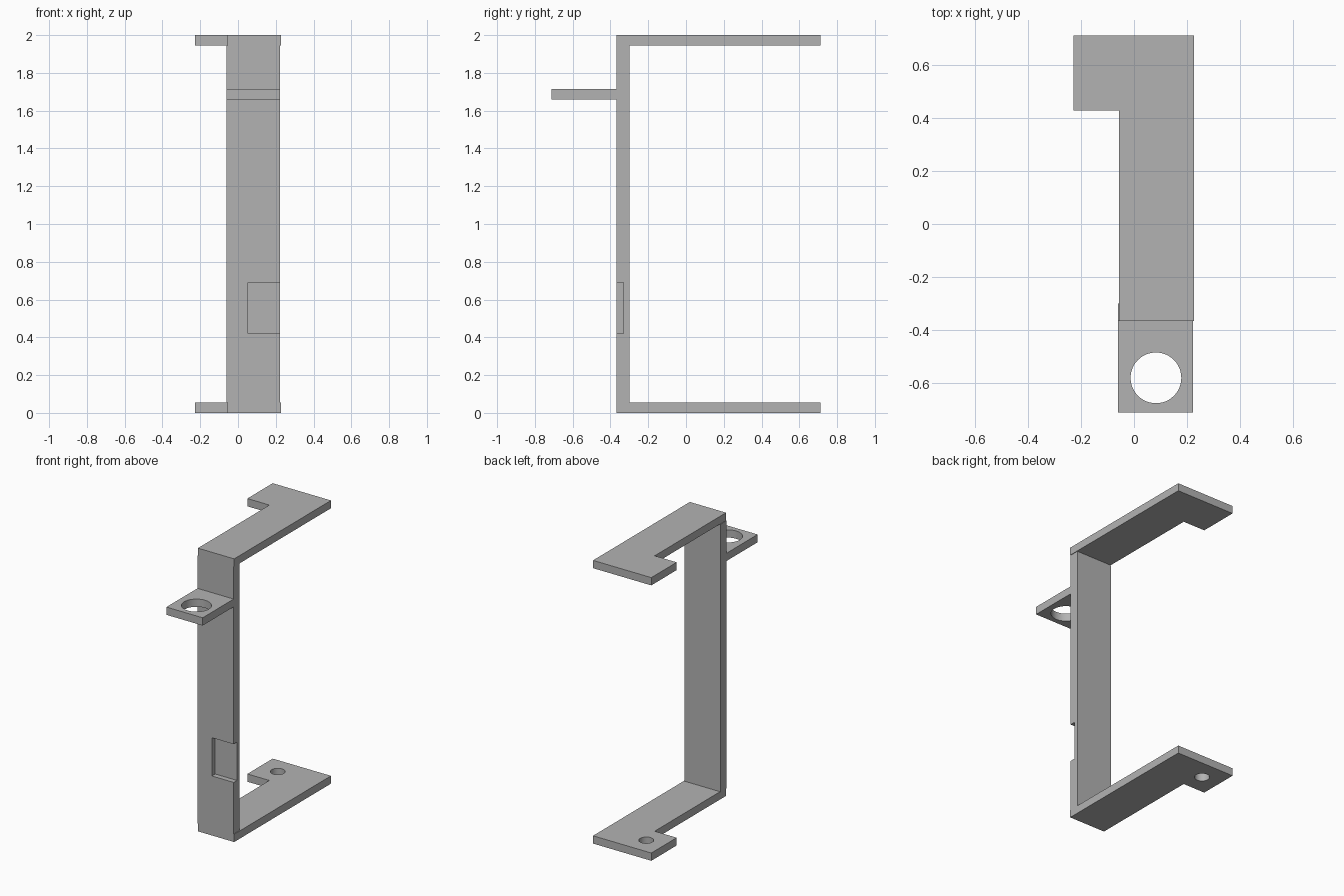
import bpy
import bmesh
from math import radians

if "Cube" in bpy.data.objects:
    bpy.data.objects.remove(bpy.data.objects["Cube"], do_unlink=True)

# One plain grey for the whole bracket
grey = bpy.data.materials.new("plain grey")
grey.use_nodes = True
COLOUR = (0.45, 0.45, 0.45, 1)
grey.diffuse_color = COLOUR
grey.node_tree.nodes["Principled BSDF"].inputs["Base Color"].default_value = COLOUR

THICK = 0.055                       # sheet thickness
HEIGHT = 2.0
FRONT, BACK = -0.367, 0.713         # y extent of the arms
LEFT, RIGHT = -0.06, 0.223          # x extent of the post
SHIFT = 0.004                       # arms sit slightly off the post


def plate(name, outline, z0, z1):
    """Extrude an outline in the xy plane from z0 to z1."""
    bm = bmesh.new()
    face = bm.faces.new([bm.verts.new((x, y, z0)) for x, y in outline])
    top = bmesh.ops.extrude_face_region(bm, geom=[face])["geom"]
    verts = [v for v in top if isinstance(v, bmesh.types.BMVert)]
    bmesh.ops.translate(bm, verts=verts, vec=(0, 0, z1 - z0))
    bmesh.ops.recalc_face_normals(bm, faces=bm.faces)
    mesh = bpy.data.meshes.new(name)
    bm.to_mesh(mesh)
    bm.free()
    mesh.materials.append(grey)
    obj = bpy.data.objects.new(name, mesh)
    bpy.context.collection.objects.link(obj)
    return obj


def rect(x0, x1, y0, y1):
    return [(x0, y0), (x1, y0), (x1, y1), (x0, y1)]


def cut(obj, cutter):
    """Subtract the cutter, then remove it."""
    cutter.hide_render = True
    mod = obj.modifiers.new("cut", "BOOLEAN")
    mod.operation = "DIFFERENCE"
    mod.solver = "EXACT"
    mod.object = cutter
    bpy.ops.object.select_all(action="DESELECT")
    bpy.context.view_layer.objects.active = obj
    obj.select_set(True)
    bpy.ops.object.modifier_apply(modifier=mod.name)
    bpy.data.objects.remove(cutter, do_unlink=True)
    bpy.ops.object.shade_smooth_by_angle(angle=radians(30))


def drill(obj, x, y, z, radius):
    bpy.ops.mesh.primitive_cylinder_add(vertices=48, radius=radius, depth=0.3,
                                        location=(x, y, z))
    drill_bit = bpy.context.object
    drill_bit.data.materials.append(grey)
    cut(obj, drill_bit)


# Upright post with a shallow pocket open to one side
post = plate("post", rect(LEFT, RIGHT, FRONT, -0.3), THICK, HEIGHT - THICK)
cut(post, plate("pocket_cutter", rect(0.053, 0.3, -0.5, -0.33), 0.42, 0.69))

# Upper and lower arms, each with a sideways foot at the back
arm_outline = [(LEFT + SHIFT, FRONT), (RIGHT + SHIFT, FRONT),
               (RIGHT + SHIFT, BACK), (-0.228, BACK),
               (-0.228, 0.43), (LEFT + SHIFT, 0.43)]
plate("upper_arm", arm_outline, HEIGHT - THICK, HEIGHT)
lower_arm = plate("lower_arm", arm_outline, 0, THICK)
drill(lower_arm, -0.09, 0.572, THICK / 2, 0.048)

# Front lug with a large round hole
lug = plate("front_lug", rect(LEFT, RIGHT, -BACK, FRONT), 1.66, 1.66 + THICK)
drill(lug, 0.083, -0.582, 1.69, 0.096)
